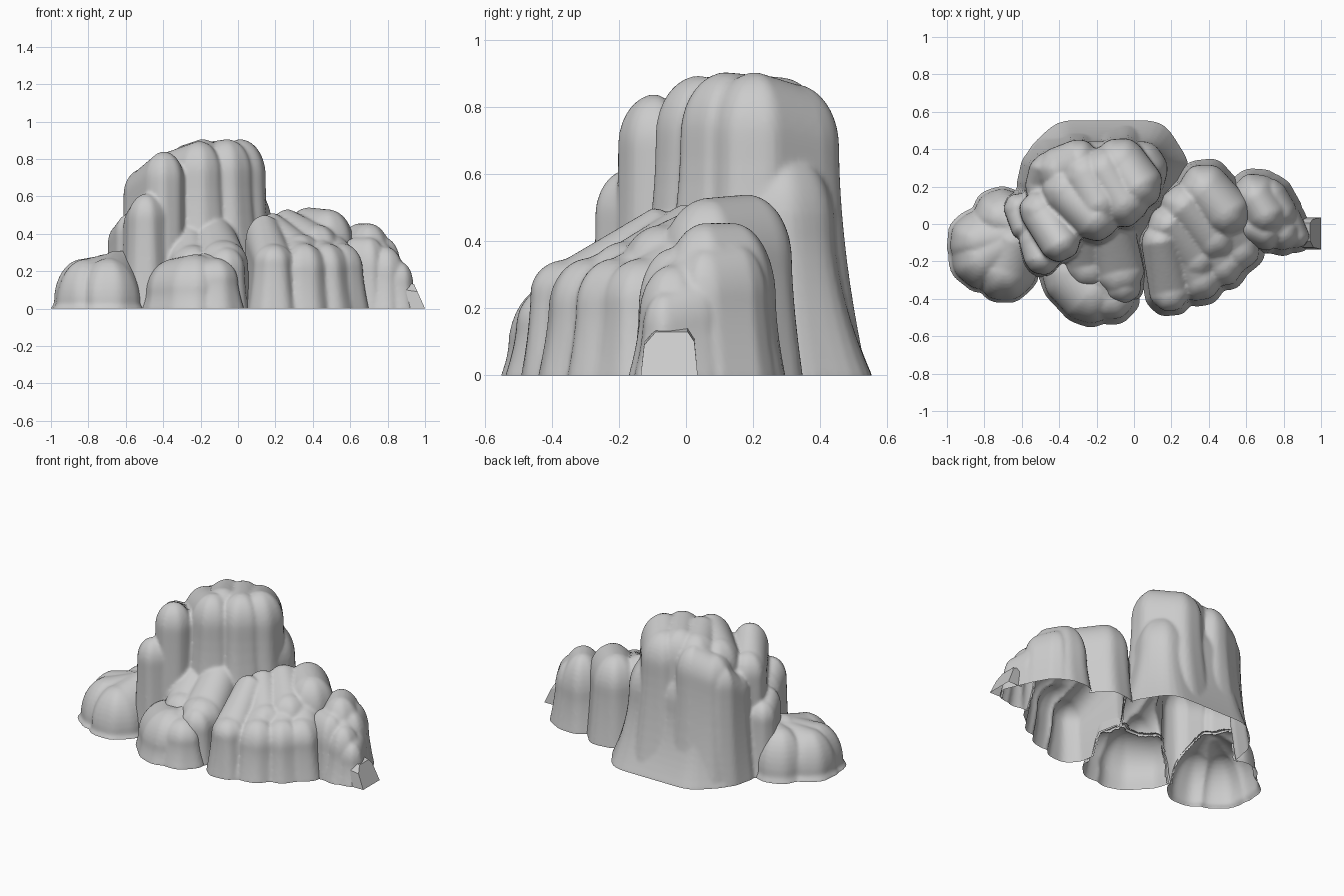
import bpy, bmesh, math
from mathutils.bvhtree import BVHTree

if "Cube" in bpy.data.objects:
    bpy.data.objects.remove(bpy.data.objects["Cube"])

STEPS = 40      # points round each column
LEVELS = 10     # rings on wall and on dome
ROCKS = []


def column(bm, x1, y1, x2, y2, r, h1, h2, flare, seed, roundness, power):
    """Rounded buttress: capsule footprint, flared foot, domed top."""
    ang = math.atan2(y2 - y1, x2 - x1)
    # profile: (radius, height fraction)
    dome = min(0.92, roundness * r / max(h1, h2))
    prof = [(r + flare * 1.05, -0.08)]
    for i in range(LEVELS):
        t = i / LEVELS
        prof.append((r + flare * (1 - t) ** power, t * (1 - dome)))
    for i in range(LEVELS):
        a = i / LEVELS * math.pi / 2
        prof.append((r * math.cos(a), 1 - dome + dome * math.sin(a)))
    prof.append((0.004, 1.0))
    rings = []
    for rad, f in prof:
        ring = []
        for k in range(STEPS):
            th = -math.pi / 2 + 2 * math.pi * (k + 0.5) / STEPS
            far = k < STEPS / 2
            cx, cy, h = (x2, y2, h2) if far else (x1, y1, h1)
            # shallow vertical flutes
            rr = rad * (1 + 0.02 * math.sin(7 * th + seed) + 0.015 * math.sin(4 * th + 2.3 * seed + 3 * f))
            ring.append(bm.verts.new((cx + rr * math.cos(th + ang), cy + rr * math.sin(th + ang), f * h)))
        rings.append(ring)
    for a, b in zip(rings, rings[1:]):
        for k in range(STEPS):
            n = (k + 1) % STEPS
            bm.faces.new((a[k], a[n], b[n], b[k]))
    bm.faces.new(rings[0][::-1])
    bm.faces.new(rings[-1])


def rock(name, cols, roundness=1.4, power=1.5):
    """Fuse a group of columns into one closed skin."""
    bm = bmesh.new()
    for i, c in enumerate(cols):
        column(bm, *c, i * 1.7, roundness, power)
    me = bpy.data.meshes.new(name)
    bm.to_mesh(me)
    bm.free()
    ob = bpy.data.objects.new(name, me)
    bpy.context.collection.objects.link(ob)
    m = ob.modifiers.new("fuse", 'REMESH')
    m.mode = 'VOXEL'
    m.voxel_size = 0.011
    s = ob.modifiers.new("soften", 'SMOOTH')
    s.factor, s.iterations = 0.5, 3
    dg = bpy.context.evaluated_depsgraph_get()
    fused = bpy.data.meshes.new_from_object(ob.evaluated_get(dg))
    ob.modifiers.clear()
    bm = bmesh.new()
    bm.from_mesh(fused)
    ROCKS.append((ob, bm, BVHTree.FromBMesh(bm)))


def trim():
    """Open every rock at the ground and drop skin buried in its neighbours."""
    for ob, bm, tree in ROCKS:
        bmesh.ops.bisect_plane(bm, geom=bm.verts[:] + bm.edges[:] + bm.faces[:],
                               plane_co=(0, 0, 0), plane_no=(0, 0, 1), clear_inner=True)
        others = [t for o, _, t in ROCKS if o is not ob]
        buried = []
        for f in bm.faces:
            f.smooth = True
            c = f.calc_center_median()
            for t in others:
                p, n, _, d = t.find_nearest(c)
                if d > 0.012 and (c - p).dot(n) < 0:
                    buried.append(f)
                    break
        bmesh.ops.delete(bm, geom=buried, context='FACES')
        bm.to_mesh(ob.data)
        bm.free()


# column: x1, y1, x2, y2, radius, height1, height2, flare
# tall summit with its back skirt, side pillars and front shelf
rock("main_tower", [
    (-0.36, 0.18, -0.21, 0.04, 0.13, 0.84, 0.895, 0.10),
    (-0.26, 0.26, -0.19, 0.12, 0.14, 0.88, 0.905, 0.10),
    (-0.16, 0.28, -0.06, 0.12, 0.135, 0.89, 0.905, 0.11),
    (-0.07, 0.32, 0.01, 0.21, 0.14, 0.87, 0.905, 0.08),
    (-0.30, 0.28, 0.01, 0.28, 0.17, 0.70, 0.68, 0.11),
    (-0.40, 0.29, -0.30, 0.33, 0.12, 0.79, 0.84, 0.07),
    (-0.48, 0.20, -0.46, 0.28, 0.10, 0.66, 0.74, 0.05),
    (-0.50, 0.07, -0.40, -0.09, 0.11, 0.75, 0.84, 0.02),
    (-0.51, -0.09, -0.49, -0.17, 0.10, 0.57, 0.615, 0.02),
    (-0.61, 0.08, -0.58, 0.00, 0.085, 0.46, 0.51, 0.02),
    (-0.14, 0.04, -0.08, -0.25, 0.13, 0.54, 0.365, 0.03),
    (-0.27, -0.04, -0.24, -0.22, 0.12, 0.48, 0.34, 0.03),
    (-0.08, -0.18, -0.065, -0.32, 0.105, 0.40, 0.33, 0.015),
], power=1.8)
rock("front_boulder", [
    (-0.32, -0.26, -0.23, -0.355, 0.175, 0.27, 0.29, 0.02),
    (-0.16, -0.30, -0.12, -0.39, 0.12, 0.30, 0.27, 0.03),
], roundness=1.15)
# low fan-shaped mound on the left
rock("left_mound", [
    (-0.62, -0.05, -0.83, -0.09, 0.155, 0.305, 0.265, 0.02),
    (-0.63, -0.08, -0.81, -0.18, 0.165, 0.31, 0.265, 0.02),
    (-0.65, -0.10, -0.69, -0.245, 0.165, 0.31, 0.27, 0.015),
    (-0.62, 0.00, -0.71, 0.03, 0.155, 0.305, 0.29, 0.015),
], roundness=1.7)
# stepped buttresses on the right
rock("right_rock", [
    (0.38, 0.18, 0.48, 0.07, 0.14, 0.54, 0.53, 0.03),
    (0.27, 0.09, 0.42, -0.07, 0.125, 0.53, 0.45, 0.03),
    (0.19, -0.01, 0.33, -0.18, 0.115, 0.51, 0.40, 0.03),
    (0.145, -0.10, 0.19, -0.36, 0.105, 0.50, 0.345, 0.03),
    (0.31, -0.20, 0.35, -0.29, 0.12, 0.39, 0.35, 0.03),
    (0.41, -0.12, 0.47, -0.21, 0.12, 0.40, 0.35, 0.03),
    (0.49, -0.04, 0.55, -0.13, 0.12, 0.42, 0.35, 0.03),
])
# small outcrop at the far right
rock("far_right_rock", [
    (0.65, 0.14, 0.70, 0.06, 0.13, 0.455, 0.455, 0.03),
    (0.63, -0.01, 0.70, -0.04, 0.10, 0.38, 0.38, 0.02),
    (0.73, 0.15, 0.78, 0.06, 0.09, 0.39, 0.38, 0.03),
    (0.75, 0.01, 0.79, -0.04, 0.10, 0.38, 0.33, 0.03),
    (0.83, 0.02, 0.865, -0.06, 0.07, 0.28, 0.25, 0.025),
], roundness=1.8)
trim()

# chiselled toe block: tapered six-sided arch, slanted outer face, open base
bm = bmesh.new()
arch = [(-0.135, 0.0), (-0.125, 0.09), (-0.09, 0.13), (0.005, 0.13), (0.025, 0.10), (0.035, 0.0)]
outer = [bm.verts.new((1.0 - 0.45 * z, y, z)) for y, z in arch]
inner = [bm.verts.new((0.90, y, z * 1.1)) for y, z in arch]
bm.faces.new(outer)
for i in range(len(arch) - 1):
    bm.faces.new((outer[i], inner[i], inner[i + 1], outer[i + 1]))
bmesh.ops.recalc_face_normals(bm, faces=bm.faces[:])
me = bpy.data.meshes.new("toe_block")
bm.to_mesh(me)
bm.free()
bpy.context.collection.objects.link(bpy.data.objects.new("toe_block", me))
